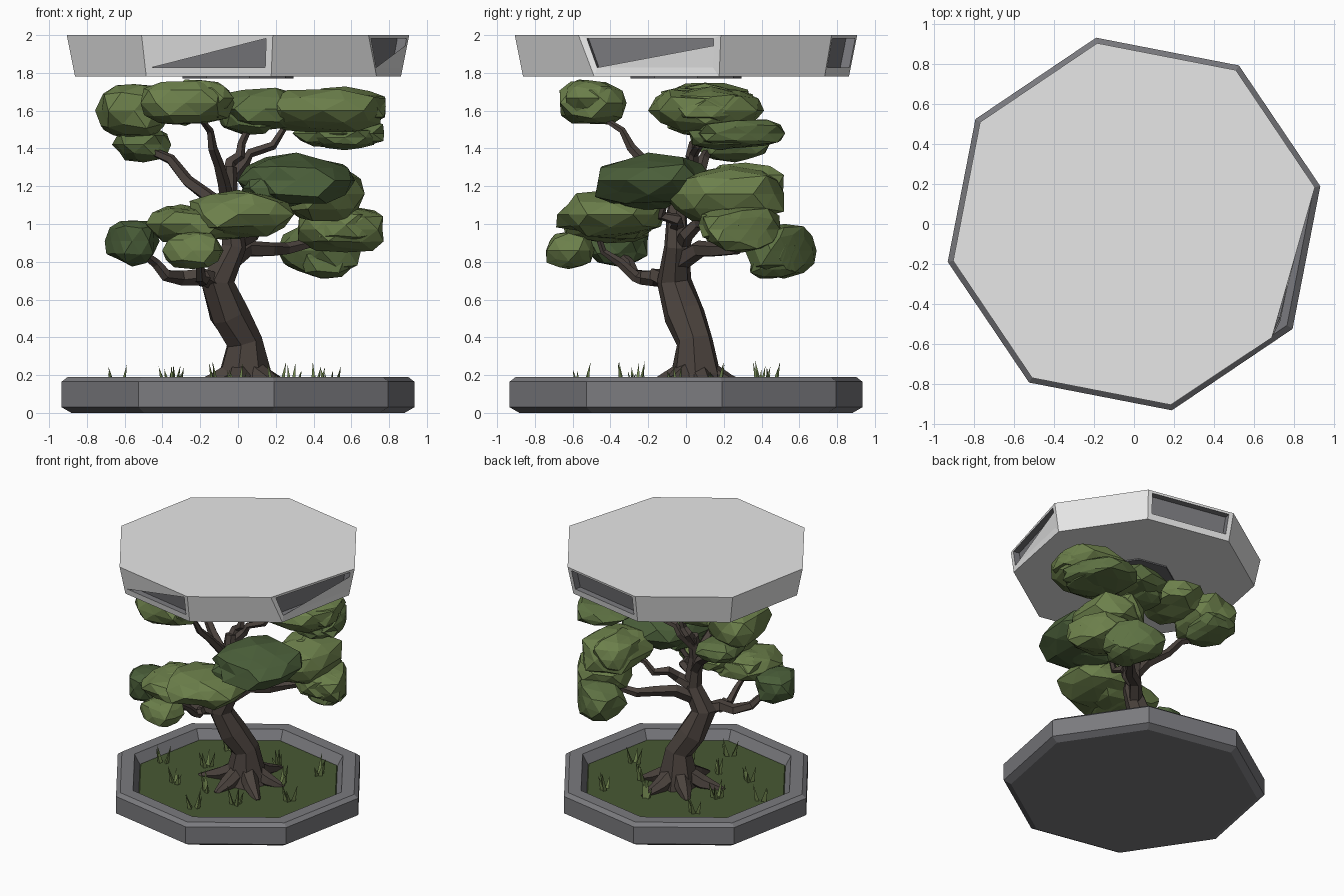
import bpy, bmesh, math, random
from mathutils import Vector

if "Cube" in bpy.data.objects:
    bpy.data.objects.remove(bpy.data.objects["Cube"])

random.seed(4)
UP = Vector((0, 0, 1))


def mat(name, r, g, b):
    m = bpy.data.materials.new(name)
    m.diffuse_color = (r, g, b, 1)
    m.use_nodes = True
    m.node_tree.nodes["Principled BSDF"].inputs["Base Color"].default_value = m.diffuse_color
    return m


STONE = mat("grey stone", 0.195, 0.195, 0.21)
PALE = mat("pale stone", 0.8, 0.8, 0.8)
DARK = mat("dark underside", 0.14, 0.14, 0.15)
SOIL = mat("moss green", 0.065, 0.1, 0.033)
BARK = mat("bark brown", 0.07, 0.055, 0.047)
LIGHT = mat("light leaf", 0.15, 0.215, 0.07)
MID = mat("middle leaf", 0.11, 0.165, 0.055)
DEEP = mat("deep leaf", 0.07, 0.115, 0.042)


def finish(bm, name, *mats, normals=True):
    if normals:
        bmesh.ops.recalc_face_normals(bm, faces=bm.faces)
    me = bpy.data.meshes.new(name)
    bm.to_mesh(me)
    bm.free()
    for m in mats:
        me.materials.append(m)
    ob = bpy.data.objects.new(name, me)
    bpy.context.collection.objects.link(ob)
    return ob


def around(r, deg, z=0):
    a = math.radians(deg)
    return Vector((r * math.cos(a), r * math.sin(a), z))


def octagon(r, z):
    return [around(r, 11.5 + 45 * k, z) for k in range(8)]


def skin(bm, rings):
    """Bridge a list of equal-sized point rings and cap both ends."""
    vr = [[bm.verts.new(p) for p in ring] for ring in rings]
    n = len(vr[0])
    for a, b in zip(vr, vr[1:]):
        for i in range(n):
            bm.faces.new((a[i], a[(i + 1) % n], b[(i + 1) % n], b[i]))
    bm.faces.new(vr[0][::-1])
    bm.faces.new(vr[-1])


def stack(name, m, *profile):
    bm = bmesh.new()
    skin(bm, [octagon(r, z) for r, z in profile])
    finish(bm, name, m)


# planter tray (chamfered, sunken middle), soil, disc under the lid
stack("planter_tray", STONE, (0.90, 0), (0.953, 0.03), (0.953, 0.165), (0.92, 0.19),
      (0.82, 0.19), (0.77, 0.10))
stack("soil", SOIL, (0.785, 0.105), (0.77, 0.12))
stack("lid_disc", DARK, (0.30, 1.77), (0.30, 1.785))

# lid: slightly irregular octagon with recessed panels on three sides
low, top = octagon(0.88, 1.78), octagon(0.925, 2)
top[7] = around(0.895, -39.5, 2)
bm = bmesh.new()


def face(*pts, m=0):
    bm.faces.new([bm.verts.new(p) for p in pts]).material_index = m


face(*top)
face(*low[::-1])
for i in range(8):
    j = (i + 1) % 8
    q = [low[i], low[j], top[j], top[i]]
    if i not in (1, 5, 7):
        face(*q)
        continue
    rim = [q[0].lerp(q[1], u).lerp(q[3].lerp(q[2], u), v)
           for u, v in ((0.05, 0.22), (0.95, 0.22), (0.95, 0.92), (0.05, 0.92))]
    inward = UP.cross(q[1] - q[0]).normalized() * 0.05
    back = [p + inward for p in rim]
    for k in range(4):
        n = (k + 1) % 4
        face(q[k], q[n], rim[n], rim[k])
        face(rim[k], rim[n], back[n], back[k], m=1)
    face(*back, m=1)
    if i == 5:                       # front panel half covered
        face(rim[0], rim[2], rim[3])
    if i == 7:                       # right panel half covered
        face(rim[0], rim[1], rim[1].lerp(rim[2], 0.75))
finish(bm, "lid", PALE, STONE, normals=False)


# trunk, roots and branches: tapered faceted tubes
def limb(name, P, radii, sides):
    bm = bmesh.new()
    rings = []
    for i, p in enumerate(P):
        d = P[min(i + 1, len(P) - 1)] - P[max(i - 1, 0)]
        turn = UP.rotation_difference(d.normalized())
        rings.append([p + turn @ around(radii[i] * random.uniform(0.92, 1.1), 360 * k / sides)
                      for k in range(sides)])
    skin(bm, rings)
    finish(bm, name, BARK)


trunk = ((0.03, 0.05, 0.1, 0.17), (0.03, 0.05, 0.21, 0.14), (0.035, 0.04, 0.38, 0.097),
         (-0.05, -0.01, 0.52, 0.105), (-0.11, -0.06, 0.70, 0.09), (-0.02, -0.05, 0.88, 0.066),
         (-0.05, -0.05, 1.12, 0.05), (-0.05, -0.02, 1.3, 0.04))
limb("trunk", [Vector(t[:3]) for t in trunk], [t[3] for t in trunk], 7)

foot = Vector((0.03, 0.05, 0))
for k in range(6):
    limb("root", [foot + around(r, 15 + 61 * k, z) for r, z in
                  ((0.04, 0.22), (0.18, 0.15), (0.30 + 0.05 * (k % 2), 0.11))],
         (0.07, 0.055, 0.02), 6)


def branch(start, end, r, level):
    """Crooked branch; level > 1 runs out flat first and turns up at its end."""
    a, b = Vector(start), Vector(end)
    P = []
    for k in range(6):
        t = k / 5
        p = a.lerp(b, t)
        p.z = a.z + (b.z - a.z) * t ** level
        if 0 < k < 5:
            p += Vector([random.uniform(-0.03, 0.03) for _ in range(3)])
        P.append(p)
    limb("branch", P, [r * (1 - 0.13 * k) for k in range(6)], 5)


for start, end, r, level in (
    ((-0.12, -0.08, 0.70), (-0.52, -0.37, 0.86), 0.055, 4),
    ((-0.20, -0.15, 0.71), (-0.18, -0.48, 0.98), 0.04, 3),
    ((-0.05, -0.04, 0.80), (0.48, 0.42, 0.89), 0.055, 0.5),
    ((-0.02, -0.02, 0.90), (0.32, 0.18, 1.10), 0.045, 1),
    ((-0.02, -0.05, 0.98), (0.25, -0.20, 1.18), 0.04, 1),
    ((-0.04, -0.05, 1.00), (-0.56, 0.17, 1.46), 0.045, 0.7),
    ((-0.06, -0.04, 1.12), (-0.20, -0.44, 1.56), 0.04, 1),
    ((-0.05, -0.02, 1.25), (0.05, 0.12, 1.55), 0.038, 1),
    ((-0.05, -0.02, 1.22), (0.29, 0.16, 1.52), 0.036, 0.7),
):
    branch(start, end, r, level)


# foliage: squashed, jittered low-poly lumps (colour, centre, half sizes), kept inside the glass radius
def lump(m, x, y, z, a, b, c):
    bm = bmesh.new()
    bmesh.ops.create_icosphere(bm, subdivisions=2, radius=1)
    for v in bm.verts:
        f = random.uniform(0.84, 1.1)
        s = [math.copysign(abs(t) ** 0.82, t) * f for t in v.co]
        v.co = (x + a * s[0], y + b * s[1], min(1.775, z + c * s[2]))
        r = v.co.xy.length
        if r > 0.79:
            v.co.x, v.co.y = v.co.x * 0.79 / r, v.co.y * 0.79 / r
    finish(bm, "foliage", m)


for args in (
    # crown
    (LIGHT, -0.55, 0.12, 1.60, 0.20, 0.26, 0.16), (MID, -0.50, 0.26, 1.42, 0.16, 0.20, 0.09),
    (LIGHT, -0.28, 0.10, 1.64, 0.20, 0.25, 0.11), (LIGHT, -0.28, -0.50, 1.64, 0.25, 0.19, 0.13),
    (MID, 0.14, 0.12, 1.61, 0.24, 0.26, 0.12), (LIGHT, 0.45, 0.10, 1.60, 0.36, 0.31, 0.12),
    (MID, 0.56, 0.27, 1.48, 0.26, 0.26, 0.075),
    # right
    (DEEP, 0.31, -0.20, 1.23, 0.31, 0.31, 0.135), (LIGHT, 0.45, 0.23, 1.16, 0.22, 0.32, 0.15),
    (LIGHT, 0.57, 0.30, 0.97, 0.27, 0.22, 0.12), (MID, 0.44, 0.52, 0.86, 0.23, 0.19, 0.14),
    # front and left
    (LIGHT, 0.0, -0.40, 1.05, 0.29, 0.30, 0.12), (LIGHT, -0.25, -0.42, 1.00, 0.23, 0.24, 0.10),
    (LIGHT, -0.24, -0.62, 0.86, 0.16, 0.13, 0.10), (DEEP, -0.56, -0.36, 0.91, 0.14, 0.18, 0.125),
):
    lump(*args)
    # a smaller knob breaks up the outline of the broad lumps
    m, x, y, z, a, b, c = args
    if a > 0.2:
        d = around(0.35, random.uniform(0, 360))
        lump(m, x + d.x * a, y + d.y * b, z + random.choice((-0.3, 0.2)) * c,
             a * 0.68, b * 0.68, c * 0.85)

# grass tufts: leaning three-sided blades, spread by the golden angle
bm = bmesh.new()
for n in range(11):
    spot = around(0.28 + 0.035 * n, 137.5 * n - 110, 0.115)
    for k in range(4):
        a = random.uniform(0, 360)
        p = spot + around(0.025, a)
        tip = bm.verts.new(p + around(0.035, a, random.uniform(0.08, 0.17)))
        base = [bm.verts.new(p + around(0.02, a + 120 * i)) for i in range(3)]
        for i in range(3):
            bm.faces.new((base[i], base[(i + 1) % 3], tip))
finish(bm, "grass", LIGHT)
